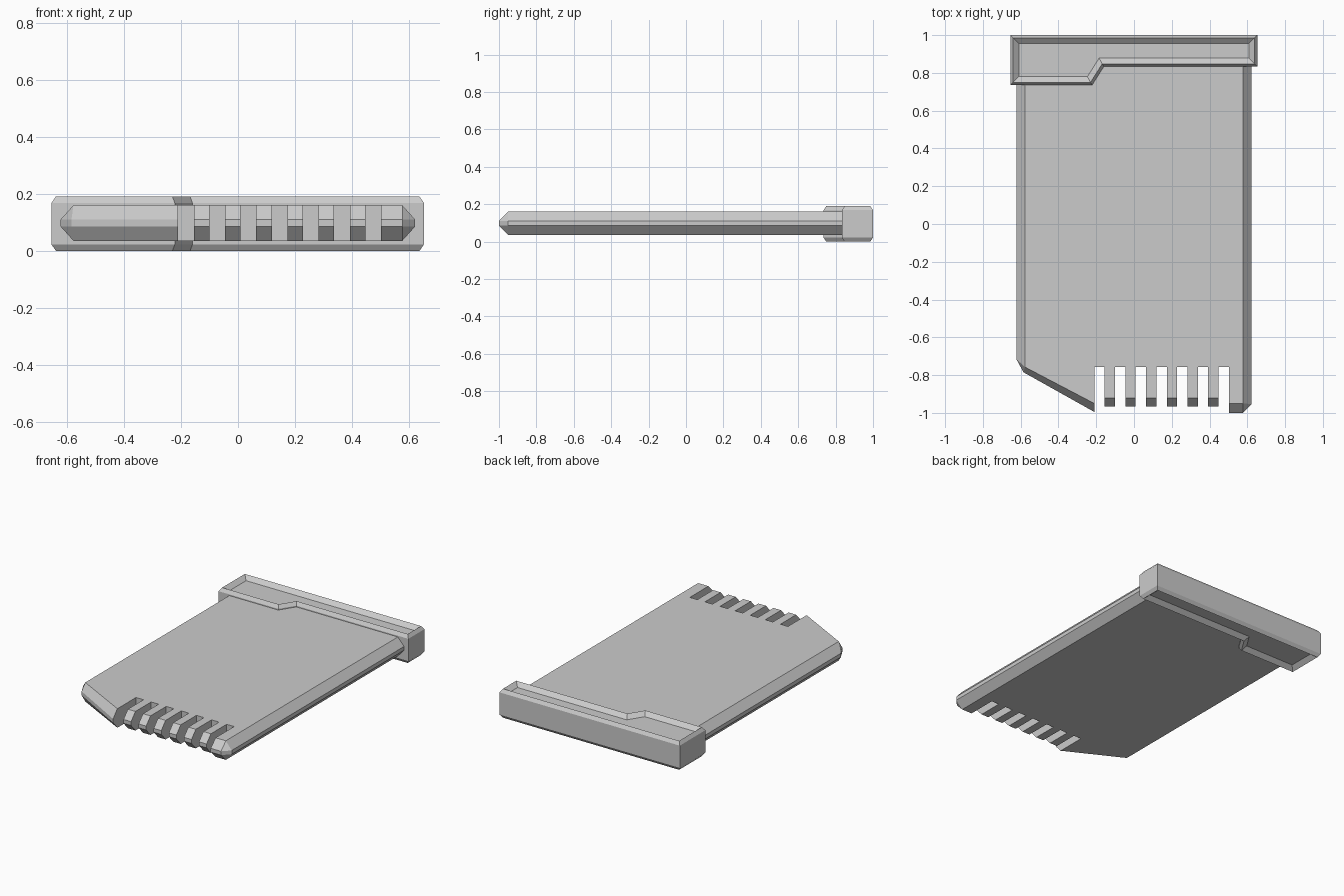
import bpy, bmesh
from mathutils import Vector

if "Cube" in bpy.data.objects:
    bpy.data.objects.remove(bpy.data.objects["Cube"])


def loft(name, rings):
    """Skin a stack of (outline, z) rings and close both ends."""
    bm = bmesh.new()
    loops = [[bm.verts.new((x, y, z)) for x, y in pts] for pts, z in rings]
    n = len(loops[0])
    for a, b in zip(loops, loops[1:]):
        for i in range(n):
            j = (i + 1) % n
            bm.faces.new((a[i], a[j], b[j], b[i]))
    bm.faces.new(loops[0][::-1])
    bm.faces.new(loops[-1])
    bmesh.ops.remove_doubles(bm, verts=bm.verts, dist=0.0005)
    bmesh.ops.recalc_face_normals(bm, faces=bm.faces)
    mesh = bpy.data.meshes.new(name)
    bm.to_mesh(mesh)
    bm.free()
    obj = bpy.data.objects.new(name, mesh)
    bpy.context.collection.objects.link(obj)
    return obj


def inset(pts, d):
    """Mitred inset of a counter-clockwise outline."""
    out = []
    for i, p in enumerate(pts):
        p = Vector(p)
        e1 = (p - Vector(pts[i - 1])).normalized()
        e2 = (Vector(pts[(i + 1) % len(pts)]) - p).normalized()
        n1, n2 = Vector((-e1.y, e1.x)), Vector((-e2.y, e2.x))
        out.append(p + (n1 + n2) * d / (1 + n1.dot(n2)))
    return out


# Card body: pairs of (widest outline, flat face outline), counter-clockwise
pairs = [((-0.623, 0.9), (-0.578, 0.9)),
         ((-0.623, -0.715), (-0.578, -0.757)),
         ((-0.585, -0.785), (-0.578, -0.757)),
         ((-0.21, -0.995), (-0.21, -0.95))]

# Comb of contact slots with bevelled teeth between them
slots, start, width, slot_y = 7, -0.21, 0.0548, -0.757
for i in range(slots):
    x0 = start + 2 * i * width
    x1 = x0 + width
    tip, shoulder = (-0.965, -0.92) if i < slots - 1 else (-1.0, -0.95)
    if i:
        pairs.append(((x0, -0.965), (x0, -0.92)))
    pairs += [((x0, slot_y), (x0, slot_y)),
              ((x1, slot_y), (x1, slot_y)),
              ((x1, tip), (x1, shoulder))]
pairs += [((0.577, -1.0), (0.577, -0.95)),
          ((0.622, -0.953), (0.577, -0.95)),
          ((0.622, 0.9), (0.577, 0.9))]
wide = [p[0] for p in pairs]
flat = [p[1] for p in pairs]
loft("card_body", [(flat, 0.035), (wide, 0.085), (wide, 0.11), (flat, 0.16)])

# Stepped end cap with a bevelled rim and shallow recess on both faces
cap = [(-0.655, 0.735), (-0.222, 0.735), (-0.16, 0.833),
       (0.653, 0.833), (0.653, 1.0), (-0.655, 1.0)]
loft("end_cap", [(inset(cap, 0.045), 0.025), (inset(cap, 0.015), 0.0),
                 (cap, 0.022), (cap, 0.168),
                 (inset(cap, 0.015), 0.19), (inset(cap, 0.045), 0.165)])
